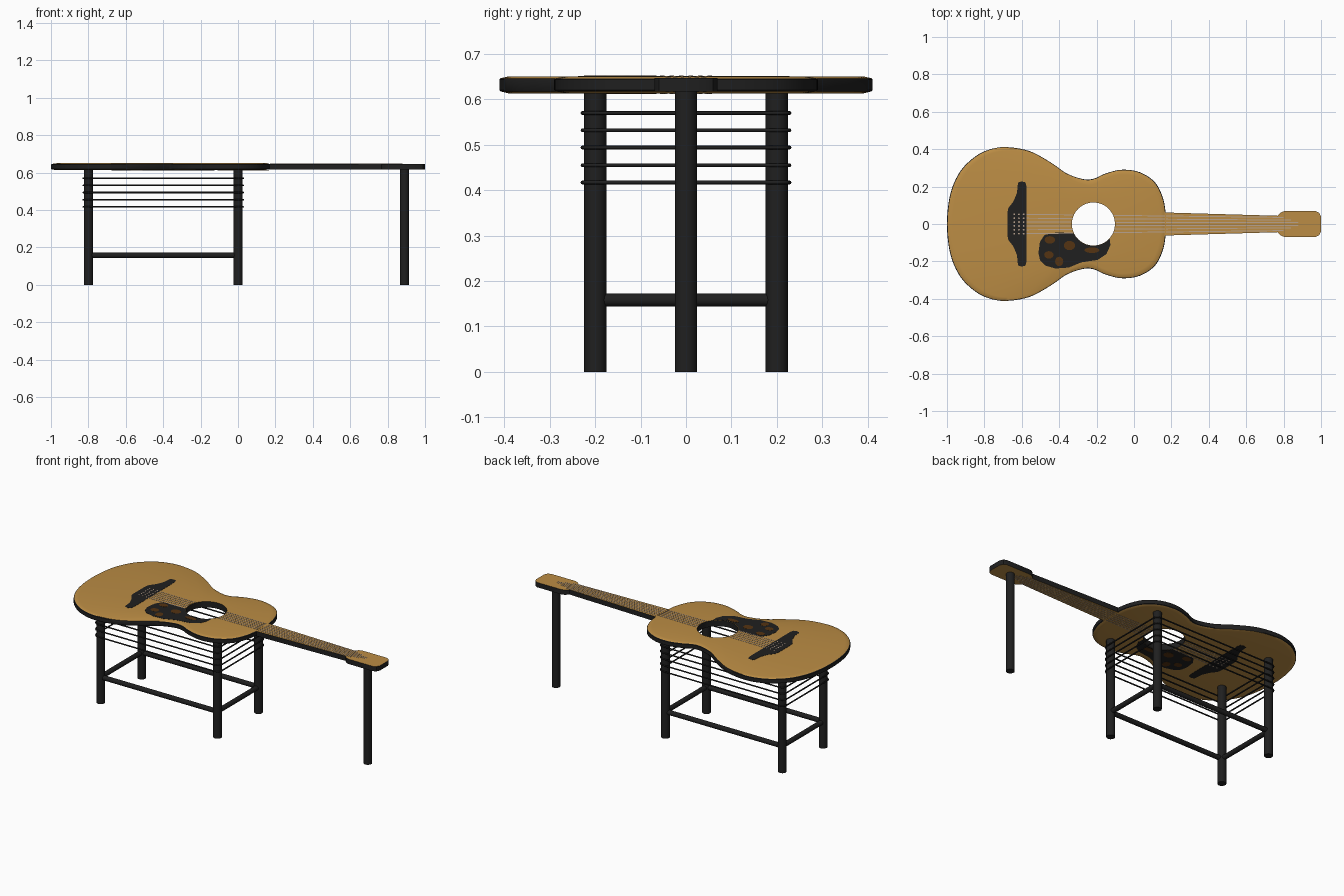
import bpy, bmesh, math
from mathutils import Vector

if "Cube" in bpy.data.objects:
    bpy.data.objects.remove(bpy.data.objects["Cube"])


def material(name, rgb):
    m = bpy.data.materials.new(name)
    m.diffuse_color = (*rgb, 1)
    m.use_nodes = True
    m.node_tree.nodes["Principled BSDF"].inputs["Base Color"].default_value = m.diffuse_color
    return m


WOOD = material("honey_wood", (0.50, 0.265, 0.058))
BLACK = material("black_paint", (0.014, 0.014, 0.014))
BROWN = material("tortoise_brown", (0.09, 0.033, 0.006))
STRING = material("string_grey", (0.48, 0.36, 0.27))

MID, HALF = 0.632, 0.0185           # table top centre height and half thickness
NECK_HALF = 0.015
HOLE_X, HOLE_R = -0.217, 0.115


def finish(name, bm, mats, angle=35):
    bmesh.ops.recalc_face_normals(bm, faces=bm.faces)
    bm.normal_update()
    # with two materials: first on flat top and bottom, second on the sides
    if len(mats) > 1:
        for f in bm.faces:
            f.material_index = 0 if abs(f.normal.z) > 0.9 else 1
    me = bpy.data.meshes.new(name)
    bm.to_mesh(me)
    bm.free()
    for m in mats:
        me.materials.append(m)
    ob = bpy.data.objects.new(name, me)
    bpy.context.collection.objects.link(ob)
    bpy.ops.object.select_all(action='DESELECT')
    ob.select_set(True)
    bpy.context.view_layer.objects.active = ob
    bpy.ops.object.shade_smooth_by_angle(angle=math.radians(angle))
    return ob


def prisms(name, outlines, spans, mats):
    """Extrude every outline over every (z0, z1) span into one object."""
    bm = bmesh.new()
    for pts in outlines:
        for z0, z1 in spans:
            face = bm.faces.new([bm.verts.new((x, y, z0)) for x, y in pts])
            ext = bmesh.ops.extrude_face_region(bm, geom=[face])["geom"]
            verts = [v for v in ext if isinstance(v, bmesh.types.BMVert)]
            bmesh.ops.translate(bm, verts=verts, vec=(0, 0, z1 - z0))
    return finish(name, bm, mats)


def both_sides(half, t):
    return [(MID + half - 0.0005, MID + half + t), (MID - half - t, MID - half + 0.0005)]


def smooth_loop(ctrl, steps):
    """Closed Catmull-Rom curve through the control points."""
    p = [Vector(c) for c in ctrl]
    n, out = len(p), []
    for i in range(n):
        a, b, c, d = p[i - 1], p[i], p[(i + 1) % n], p[(i + 2) % n]
        for s in range(steps):
            t = s / steps
            out.append(0.5 * (2 * b + (c - a) * t + (2 * a - 5 * b + 4 * c - d) * t * t
                              + (3 * b - a - 3 * c + d) * t ** 3))
    return out


def mirrored(half):
    return half + [(x, -y) for x, y in reversed(half) if y > 0.001]


def ellipse(cx, cy, rx, ry, n=16):
    return [(cx + rx * math.cos(k * math.tau / n), cy + ry * math.sin(k * math.tau / n))
            for k in range(n)]


def cylinder(bm, a, b, r, n=24):
    a, b = Vector(a), Vector(b)
    geo = bmesh.ops.create_cone(bm, cap_ends=True, segments=n, radius1=r, radius2=r,
                                depth=(b - a).length)
    mat = (b - a).to_track_quat('Z', 'Y').to_matrix().to_4x4()
    mat.translation = (a + b) / 2
    bmesh.ops.transform(bm, matrix=mat, verts=geo["verts"])


# Guitar-shaped table top: rings from the sound hole out over the rim and back
half_body = [(0.17, 0), (0.168, 0.07), (0.152, 0.147), (0.11, 0.225), (0.03, 0.277),
             (-0.067, 0.29), (-0.157, 0.268), (-0.21, 0.244), (-0.265, 0.239),
             (-0.355, 0.268), (-0.45, 0.332), (-0.56, 0.39), (-0.68, 0.411),
             (-0.77, 0.399), (-0.85, 0.36), (-0.93, 0.28), (-0.982, 0.16), (-1.0, 0)]
outline = smooth_loop(mirrored(half_body), 6)
hole_c = Vector((HOLE_X, 0))


def inset(p, d):
    return p - (p - hole_c).normalized() * d


def hole_pt(p):
    return hole_c + (p - hole_c).normalized() * HOLE_R


rings = [([hole_pt(p) for p in outline], HALF),
         ([inset(p, 0.03) for p in outline], HALF),
         ([inset(p, 0.004) for p in outline], 0.0145),
         (outline, 0.0115)]
rings += [(pts, -z) for pts, z in reversed(rings)]
bm = bmesh.new()
loops = [[bm.verts.new((p.x, p.y, MID + z)) for p in pts] for pts, z in rings]
n = len(outline)
for r in range(len(loops)):
    lo, hi = loops[r], loops[(r + 1) % len(loops)]
    for k in range(n):
        bm.faces.new((lo[k], lo[(k + 1) % n], hi[(k + 1) % n], hi[k]))
finish("guitar_body_top", bm, [WOOD, BLACK])

# Neck and headstock
neck = mirrored([(0.15, 0.062), (0.767, 0.044), (0.785, 0.062), (0.805, 0.069),
                 (0.972, 0.069), (0.99, 0.06), (1.0, 0.04)])
prisms("neck_and_headstock", [neck], [(MID - NECK_HALF, MID + NECK_HALF)], [WOOD, BLACK])

# Bridge, shown on both faces of the top
bridge = mirrored([(-0.575, 0.2), (-0.58, 0.222), (-0.6, 0.228), (-0.62, 0.222),
                   (-0.626, 0.165), (-0.645, 0.12), (-0.672, 0.085), (-0.677, 0.06)])
prisms("bridge", [bridge], both_sides(HALF, 0.001), [BLACK])

# Pickguard curling round the sound hole, with tortoiseshell blotches
arc = [(HOLE_X + 0.117 * math.cos(math.radians(a)), 0.117 * math.sin(math.radians(a)))
       for a in range(-42, -156, -8)]
guard = arc + [(-0.36, -0.047), (-0.42, -0.046), (-0.479, -0.059), (-0.503, -0.096),
               (-0.511, -0.155), (-0.502, -0.195), (-0.475, -0.222), (-0.42, -0.238),
               (-0.35, -0.233), (-0.281, -0.205), (-0.195, -0.192), (-0.147, -0.16),
               (-0.126, -0.112)]
prisms("pickguard", [guard], both_sides(HALF, 0.001), [BLACK])
blotches = [ellipse(-0.45, -0.085, 0.028, 0.02), ellipse(-0.455, -0.165, 0.025, 0.02),
            ellipse(-0.40, -0.20, 0.022, 0.025), ellipse(-0.345, -0.115, 0.03, 0.025),
            ellipse(-0.225, -0.14, 0.04, 0.015)]
prisms("pickguard_blotches", blotches, both_sides(HALF, 0.0017), [BROWN])

# Strings, broken at the sound hole
body_strings, neck_strings, pins = [], [], []


def strip(x0, x1, f, w=0.0025):
    y0, y1 = (f * (0.052 - 0.018 * (x + 0.6) / 1.5) for x in (x0, x1))
    return [(x0, y0 - w), (x1, y1 - w), (x1, y1 + w), (x0, y0 + w)]


for i in range(6):
    f = (i - 2.5) / 2.5
    gap = math.sqrt(HOLE_R ** 2 - (f * 0.047) ** 2) + 0.003
    body_strings += [strip(-0.575, HOLE_X - gap, f), strip(HOLE_X + gap, 0.165, f)]
    neck_strings.append(strip(0.172, 0.80 + 0.1 * (1 - abs(f)), f))
    pins += [ellipse(x, f * 0.052, 0.005, 0.005, 8) for x in (-0.64, -0.615, -0.59)]
prisms("strings_over_body", body_strings, both_sides(HALF, 0.0012), [STRING])
prisms("strings_over_neck", neck_strings, both_sides(NECK_HALF, 0.0012), [STRING])
prisms("bridge_pins", pins, both_sides(HALF, 0.0017), [STRING])

# Legs: four under the body, one under the headstock
XS, YS = (-0.8, 0.0), (-0.2, 0.2)
for name, x, y in [("front_left_leg", XS[0], YS[0]), ("front_right_leg", XS[1], YS[0]),
                   ("back_left_leg", XS[0], YS[1]), ("back_right_leg", XS[1], YS[1]),
                   ("headstock_leg", 0.89, 0)]:
    bm = bmesh.new()
    cylinder(bm, (x, y, 0), (x, y, 0.62), 0.0245, 32)
    finish(name, bm, [BLACK])

# Stretcher frame near the floor
bm = bmesh.new()
for y in YS:
    cylinder(bm, (XS[0], y, 0.158), (XS[1], y, 0.158), 0.0145)
for x in XS:
    cylinder(bm, (x, YS[0], 0.158), (x, YS[1], 0.158), 0.0145)
finish("stretcher_frame", bm, [BLACK])

# Five wire loops wrapped round the outside of the legs
path = []
for k, (x, y) in enumerate([(XS[1], YS[1]), (XS[0], YS[1]), (XS[0], YS[0]), (XS[1], YS[0])]):
    for s in range(9):
        a = math.radians(90 * k + 90 * s / 8)
        path.append((x, y, math.cos(a), math.sin(a)))
bm = bmesh.new()
for z in (0.417, 0.455, 0.494, 0.532, 0.57):
    tube = []
    for x, y, c, s in path:
        ring = []
        for j in range(8):
            b = j * math.tau / 8
            r = 0.028 + 0.0042 * math.cos(b)
            ring.append(bm.verts.new((x + r * c, y + r * s, z + 0.0042 * math.sin(b))))
        tube.append(ring)
    for k in range(len(tube)):
        p, q = tube[k], tube[(k + 1) % len(tube)]
        for j in range(8):
            bm.faces.new((p[j], q[j], q[(j + 1) % 8], p[(j + 1) % 8]))
finish("wire_loops", bm, [BLACK], 60)
